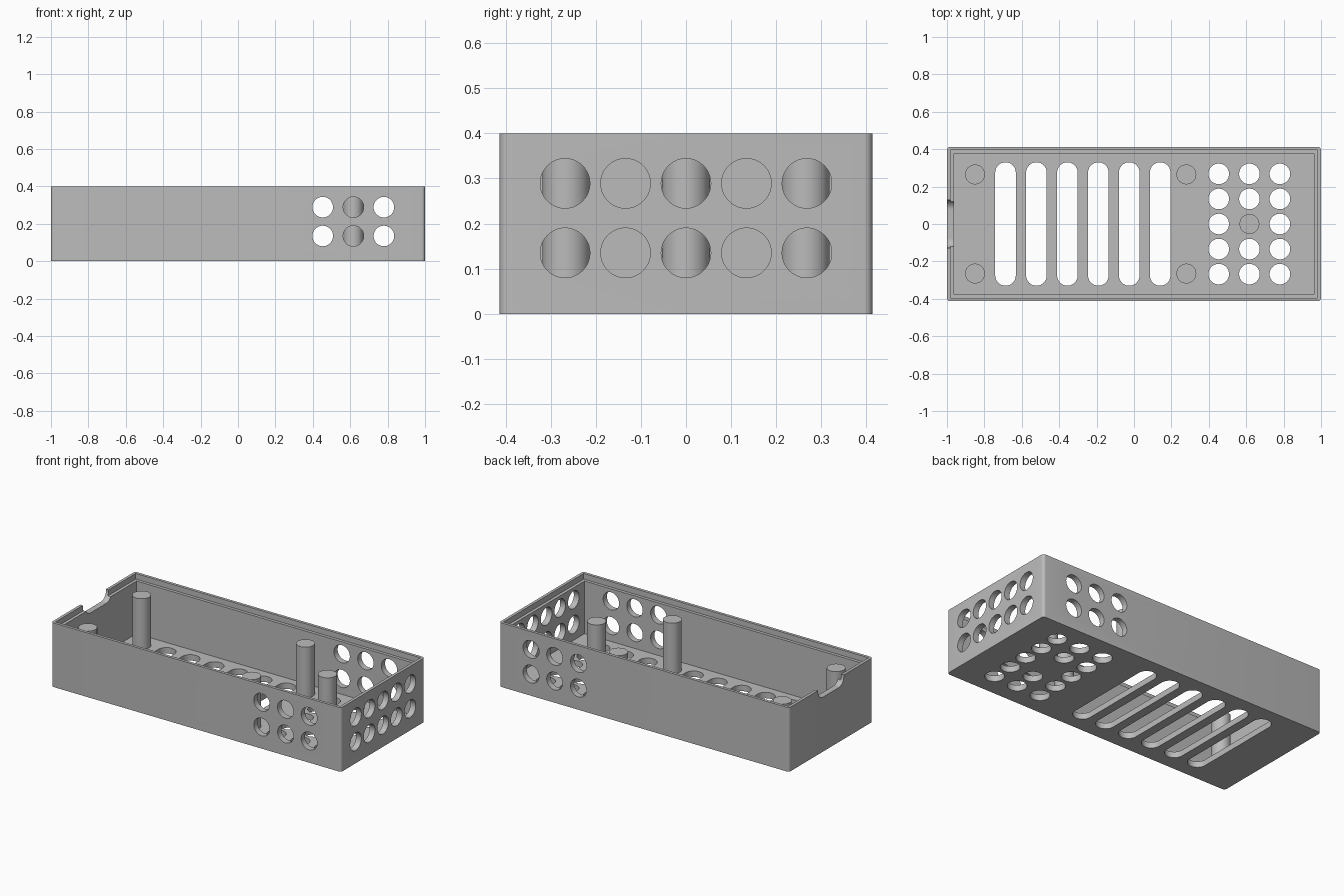
import bpy, bmesh, math

if "Cube" in bpy.data.objects:
    bpy.data.objects.remove(bpy.data.objects["Cube"])

LX, LY, H = 1.0, 0.413, 0.4      # half length, half width, height
WALL, LIP, LIP_DEPTH = 0.037, 0.018, 0.035
HOLE_R = 0.055

grey = bpy.data.materials.new("plain grey")
grey.diffuse_color = (0.5, 0.5, 0.5, 1)
grey.use_nodes = True
grey.node_tree.nodes["Principled BSDF"].inputs["Base Color"].default_value = grey.diffuse_color

# maps (u, v, along) to x, y, z for each extrusion axis
AXES = {"x": lambda u, v, a: (a, u, v),
        "y": lambda u, v, a: (u, a, v),
        "z": lambda u, v, a: (u, v, a)}


def rounded_rect(cu, cv, hu, hv, r, seg=12):
    """Outline of a rectangle with rounded corners; a circle if hu = hv = r."""
    if r == 0:
        return [(cu + hu, cv + hv), (cu - hu, cv + hv), (cu - hu, cv - hv), (cu + hu, cv - hv)]
    pts = []
    for q, (su, sv) in enumerate([(1, 1), (-1, 1), (-1, -1), (1, -1)]):
        for i in range(seg + 1):
            a = math.pi / 2 * (q + i / seg)
            p = (cu + su * (hu - r) + r * math.cos(a), cv + sv * (hv - r) + r * math.sin(a))
            if not pts or math.dist(p, pts[-1]) > 1e-5:
                pts.append(p)
    if math.dist(pts[0], pts[-1]) < 1e-5:
        pts.pop()
    return pts


def prism(bm, outline, lo, hi, axis="z"):
    place = AXES[axis]
    a = [bm.verts.new(place(u, v, lo)) for u, v in outline]
    b = [bm.verts.new(place(u, v, hi)) for u, v in outline]
    bm.faces.new(a)
    bm.faces.new(b)
    for i in range(len(a)):
        j = (i + 1) % len(a)
        bm.faces.new((a[i], a[j], b[j], b[i]))


def circle(u, v, r=HOLE_R):
    return rounded_rect(u, v, r, r, r)


def make_object(name, bm):
    bmesh.ops.recalc_face_normals(bm, faces=bm.faces)
    mesh = bpy.data.meshes.new(name)
    bm.to_mesh(mesh)
    bm.free()
    mesh.materials.append(grey)
    ob = bpy.data.objects.new(name, mesh)
    bpy.context.collection.objects.link(ob)
    return ob


def activate(ob):
    bpy.ops.object.select_all(action="DESELECT")
    ob.select_set(True)
    bpy.context.view_layer.objects.active = ob


def cut(target, bm):
    cutter = make_object("cutter", bm)
    cutter.hide_render = True
    mod = target.modifiers.new("cut", "BOOLEAN")
    mod.operation, mod.solver, mod.object = "DIFFERENCE", "EXACT", cutter
    activate(target)
    bpy.ops.object.modifier_apply(modifier=mod.name)
    bpy.data.objects.remove(cutter)


# enclosure body
bm = bmesh.new()
prism(bm, rounded_rect(0, 0, LX, LY, 0.018, 6), 0, H)
box = make_object("enclosure", bm)

# main cavity, then the wider rebate for a lid
for inset, floor in ((WALL, WALL), (LIP, H - LIP_DEPTH)):
    bm = bmesh.new()
    prism(bm, rounded_rect(0, 0, LX - inset, LY - inset, 0), floor, H + 0.1)
    cut(box, bm)

# ventilation holes and slots
bm = bmesh.new()
cols = (0.453, 0.617, 0.78)
rows = [0.134 * i for i in range(-2, 3)]
levels = (0.135, 0.289)
for x in cols:
    for y in rows:
        if not (x == cols[1] and y == 0):       # a post stands here
            prism(bm, circle(x, y), -0.05, 0.06)
    for z in levels:
        prism(bm, circle(x, z), -0.5, 0.5, "y")
for y in rows:
    for z in levels:
        prism(bm, circle(y, z), 0.93, 1.1, "x")
for i in range(6):
    prism(bm, rounded_rect(-0.687 + 0.1654 * i, 0, HOLE_R, 0.33, HOLE_R), -0.05, 0.06)
cut(box, bm)

# cable notch in the left wall's top edge
bm = bmesh.new()
prism(bm, rounded_rect(0, 0.44, 0.127, 0.1, 0.05), -1.1, -0.93, "x")
cut(box, bm)
activate(box)
bpy.ops.object.shade_smooth_by_angle(angle=math.radians(30))

# support posts
posts = [("corner_post", x, y) for x in (-0.85, 0.28) for y in (-0.265, 0.265)]
posts.append(("middle_post", cols[1], 0))
for name, x, y in posts:
    bm = bmesh.new()
    prism(bm, circle(x, y, 0.053), WALL - 0.01, 0.352)
    activate(make_object(name, bm))
    bpy.ops.object.shade_smooth_by_angle(angle=math.radians(30))
